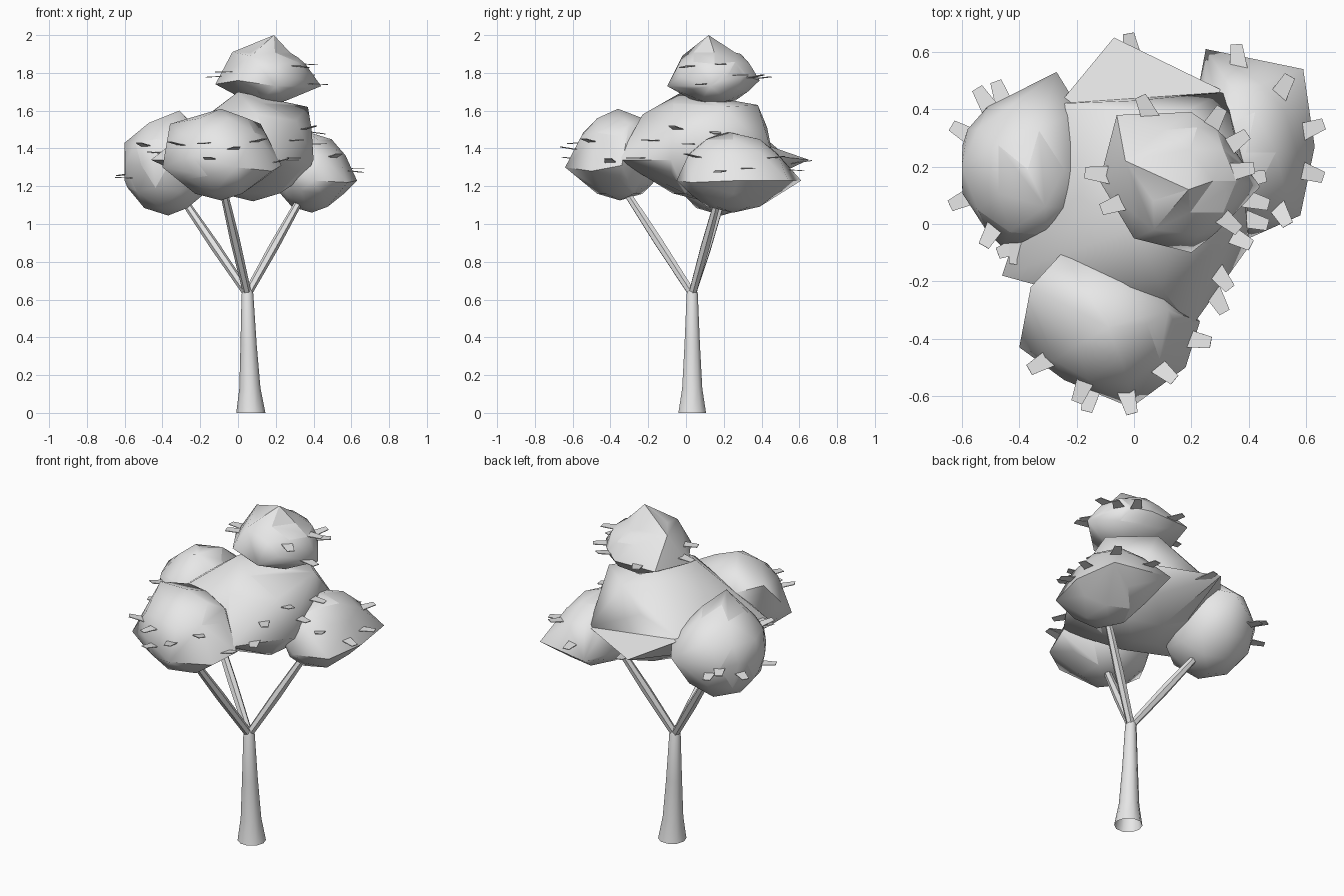
import bpy, bmesh, math, random
from mathutils import Vector
from mathutils.bvhtree import BVHTree

random.seed(4)
old = bpy.data.objects.get("Cube")
if old:
    bpy.data.objects.remove(old, do_unlink=True)

grey = bpy.data.materials.new("light_grey")
grey.use_nodes = True
grey.diffuse_color = (0.8, 0.8, 0.8, 1)
grey.node_tree.nodes["Principled BSDF"].inputs["Base Color"].default_value = (0.8, 0.8, 0.8, 1)


def finish(name, bm, angle):
    """Turn a bmesh into a shaded object."""
    bmesh.ops.recalc_face_normals(bm, faces=bm.faces)
    mesh = bpy.data.meshes.new(name)
    bm.to_mesh(mesh)
    bm.free()
    mesh.materials.append(grey)
    obj = bpy.data.objects.new(name, mesh)
    bpy.context.collection.objects.link(obj)
    if angle:
        bpy.ops.object.select_all(action='DESELECT')
        obj.select_set(True)
        bpy.context.view_layer.objects.active = obj
        bpy.ops.object.shade_smooth_by_angle(angle=math.radians(angle))


def limb(name, stations, sides, level=False):
    """Tapered tube, open at its start, through (point, radius) stations."""
    bm = bmesh.new()
    up = Vector((0, 0, 1))
    axis = Vector(stations[-1][0]) - Vector(stations[0][0])
    turn = up.rotation_difference(up if level else axis)
    rings = []
    for point, radius in stations:
        ring = []
        for i in range(sides):
            a = math.tau * i / sides
            offset = turn @ Vector((math.cos(a), math.sin(a), 0))
            ring.append(bm.verts.new(Vector(point) + offset * radius))
        rings.append(ring)
    for low, high in zip(rings, rings[1:]):
        for i in range(sides):
            j = (i + 1) % sides
            bm.faces.new((low[i], low[j], high[j], high[i]))
    bm.faces.new(rings[-1])
    finish(name, bm, 50)


def leaf(bm, base, direction):
    """Thin tapered plate pointing outward."""
    side = direction.cross(Vector((0, 0, 1))).normalized()
    tip, root = base + direction * 0.075, base - direction * 0.045
    thick = side.cross(direction).normalized() * 0.002
    lower, upper = [], []
    for ring, sign in ((lower, -1), (upper, 1)):
        for p, w in ((root, -0.036), (root, 0.036), (tip, 0.02), (tip, -0.02)):
            ring.append(bm.verts.new(p + side * w + thick * sign))
    bm.faces.new(lower)
    bm.faces.new(upper)
    for i in range(4):
        j = (i + 1) % 4
        bm.faces.new((lower[i], lower[j], upper[j], upper[i]))


def clump(name, center, radii, corners, spikes, leaf_angles):
    """Faceted foliage ball with pushed-out corners, sharp spikes and leaves."""
    center = Vector(center)
    bm = bmesh.new()
    bmesh.ops.create_icosphere(bm, subdivisions=2, radius=1)
    for v in bm.verts:
        v.co = center + Vector(c * r for c, r in zip(v.co, radii))
    for c in corners:
        bm.verts.new(c)
    hull = bmesh.ops.convex_hull(bm, input=bm.verts[:])
    loose = {v for v in hull["geom_interior"] if isinstance(v, bmesh.types.BMVert)}
    bmesh.ops.delete(bm, geom=list(loose), context='VERTS')
    for spike in spikes:
        point = Vector(spike)
        min(bm.verts, key=lambda v: (v.co - point).length).co = point
    tree = BVHTree.FromBMesh(bm)
    finish(name, bm, 42)

    leaves = bmesh.new()
    for degrees in leaf_angles:
        a = math.radians(degrees)
        out = Vector((math.cos(a), math.sin(a), 0))
        start = center + Vector((0, 0, random.uniform(-0.3, 0.45) * radii[2]))
        hit = tree.ray_cast(start + out * 2, -out)[0]
        if hit:
            tilt = Vector((0, 0, random.uniform(-0.15, 0.3)))
            leaf(leaves, hit, (out + tilt).normalized())
    finish(name + "_leaves", leaves, 0)


# Flared trunk
limb("trunk", [((0.068, 0.033, 0), 0.077), ((0.063, 0.033, 0.13), 0.056),
               ((0.056, 0.033, 0.36), 0.043), ((0.05, 0.033, 0.63), 0.031),
               ((0.05, 0.033, 0.65), 0.024)], 10, level=True)

# Three branches
fork = Vector((0.05, 0.033, 0.63))
for name, end in (("left_branch", (0.33, 0.17, 1.13)),
                  ("right_branch", (-0.29, 0.19, 1.13)),
                  ("front_branch", (-0.08, -0.33, 1.19))):
    end = Vector(end)
    limb(name, [(fork, 0.022), (fork.lerp(end, 0.5), 0.026), (end, 0.02)], 6)

# Foliage clumps
clump("right_foliage", (-0.37, 0.19, 1.31), (0.24, 0.27, 0.265),
      [(-0.27, 0.53, 1.36), (-0.31, 0.06, 1.6), (-0.6, 0.2, 1.43),
       (-0.6, 0.17, 1.23), (-0.58, 0.33, 1.33), (-0.46, -0.08, 1.36),
       (-0.19, 0.4, 1.42), (-0.19, 0.2, 1.45), (-0.25, -0.02, 1.4)],
      [], [110, 122, 205, 240, 262, 290, 150])
clump("front_foliage", (-0.09, -0.35, 1.36), (0.26, 0.24, 0.235),
      [(0.18, -0.5, 1.28), (0.23, -0.34, 1.31), (-0.4, -0.43, 1.3), (-0.01, -0.64, 1.3),
       (-0.36, -0.22, 1.53), (-0.25, -0.1, 1.5), (-0.09, -0.36, 1.61), (0.12, -0.3, 1.53)],
      [], [350, 320, 248, 256, 210, 120, 285])
clump("left_foliage", (0.39, 0.25, 1.27), (0.2, 0.28, 0.21),
      [(0.63, 0.27, 1.23), (0.25, 0.61, 1.23), (0.59, 0.54, 1.23),
       (0.58, 0.03, 1.22), (0.4, -0.05, 1.23), (0.36, 0.21, 1.49)],
      [], [95, 342, 300, 20, 60])
clump("middle_foliage", (0.08, 0.1, 1.4), (0.33, 0.34, 0.28),
      [(0.32, 0.46, 1.36), (-0.46, -0.18, 1.34), (0.2, -0.36, 1.34),
       (0.37, 0.2, 1.62), (0.15, 0.38, 1.63), (0, -0.02, 1.7), (0.1, -0.23, 1.58),
       (-0.26, 0.42, 1.42), (0.4, -0.08, 1.34), (0.39, 0.05, 1.5), (0, 0.43, 1.51)],
      [(-0.07, 0.65, 1.34)],
      [332, 345, 308, 300, 10, 100, 200])
clump("top_foliage", (0.16, 0.15, 1.78), (0.22, 0.22, 0.15),
      [(0.44, 0.13, 1.73), (-0.12, 0.15, 1.74), (-0.03, 0.22, 1.91),
       (-0.06, 0.38, 1.76), (0.2, 0.39, 1.76), (0.32, 0.12, 1.88), (0.2, -0.1, 1.73),
       (0.07, -0.02, 1.89), (0.16, 0.29, 1.9), (0, -0.05, 1.76), (0.32, 0.3, 1.78)],
      [(0.19, 0.12, 2)],
      [35, 10, 175, 200, 60, 115, 320, 345])
